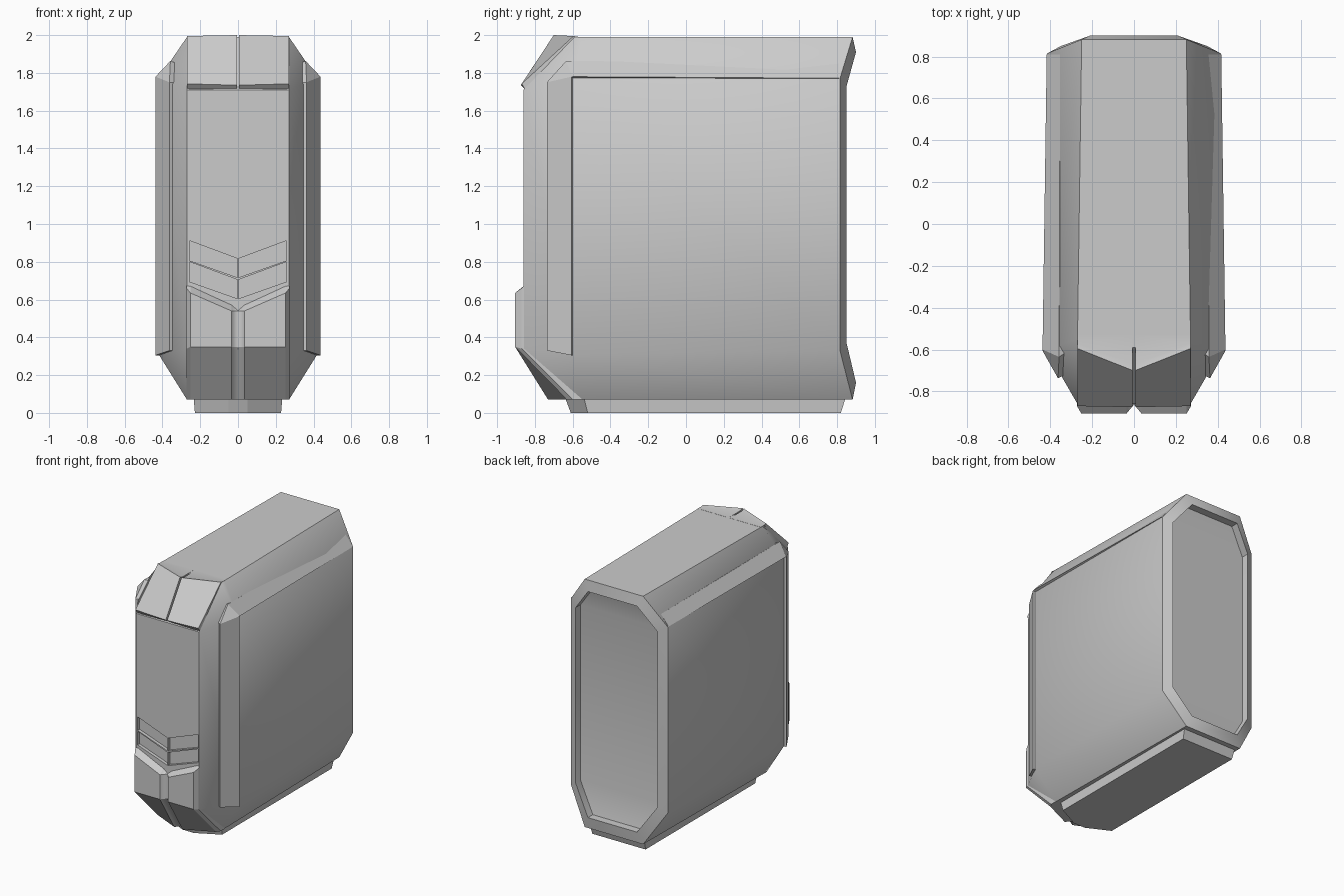
import bpy, bmesh, math

if "Cube" in bpy.data.objects:
    bpy.data.objects.remove(bpy.data.objects["Cube"])


def finish(name, bm, mirror=False):
    bmesh.ops.recalc_face_normals(bm, faces=bm.faces)
    me = bpy.data.meshes.new(name)
    bm.to_mesh(me)
    bm.free()
    ob = bpy.data.objects.new(name, me)
    bpy.context.collection.objects.link(ob)
    if mirror:
        m = ob.modifiers.new("mirror", 'MIRROR')
        m.use_clip = True
    return ob


def bridge(bm, a, b):
    n = len(a)
    for i in range(n):
        j = (i + 1) % n
        bm.faces.new((a[i], a[j], b[j], b[i]))


def loft(bm, sections):
    """Skin equal-length point loops and cap both ends."""
    rings = [[bm.verts.new(p) for p in s] for s in sections]
    for a, b in zip(rings, rings[1:]):
        bridge(bm, a, b)
    bm.faces.new(rings[0])
    bm.faces.new(rings[-1])


def yz_section(x, pts):
    return [(x, y, z) for y, z in pts]


def smooth(ob, angle=36):
    bpy.ops.object.select_all(action='DESELECT')
    ob.select_set(True)
    bpy.context.view_layer.objects.active = ob
    bpy.ops.object.shade_smooth_by_angle(angle=math.radians(angle))


# Main body: octagonal rings from the nose to the recessed back
half_rings = [
    [(.27, -.59, 1.99), (.27, -.86, 1.71), (.27, -.86, .34), (.27, -.60, .07)],
    [(.27, -.55, 1.99), (.42, -.60, 1.77), (.42, -.60, .31), (.27, -.55, .07)],
    [(.25, .882, 1.99), (.415, .815, 1.77), (.415, .815, .33), (.25, .882, .07)],
    [(.21, .90, 1.91), (.35, .85, 1.73), (.35, .85, .37), (.21, .90, .16)],
    [(.21, .84, 1.91), (.35, .79, 1.73), (.35, .79, .37), (.21, .84, .16)],
]
bm = bmesh.new()
rings = []
for h in half_rings:
    pts = h + [(-x, y, z) for x, y, z in reversed(h)]
    rings.append([bm.verts.new(p) for p in pts])
for a, b in zip(rings, rings[1:]):
    bridge(bm, a, b)
for r in (rings[0], rings[-1]):
    for i in range(3):
        bm.faces.new((r[i], r[i + 1], r[6 - i], r[7 - i]))
body = finish("body", bm)

# Chevron recesses in the front panel
bm = bmesh.new()
for z in (.605, .717):
    top = .105
    quad = [(.003, z), (.258, z + .09), (.258, z + .09 + top), (.003, z + top - .005)]
    loft(bm, [[(x, y, zz) for x, zz in quad] for y in (-.90, -.835)])
cutter = finish("chevron_cutter", bm, mirror=True)
cutter.hide_render = True
cutter.hide_set(True)
cut = body.modifiers.new("chevrons", 'BOOLEAN')
cut.operation = 'DIFFERENCE'
cut.solver = 'EXACT'
cut.object = cutter
smooth(body)

# Upper front cap, split by a thin centre seam
bm = bmesh.new()
inner = [(-.53, 1.9), (-.53, 1.991), (-.67, 1.991), (-.70, 2.0),
         (-.875, 1.735), (-.85, 1.715), (-.80, 1.72)]
outer = [(-.53, 1.9), (-.53, 1.991), (-.57, 1.991), (-.595, 1.995),
         (-.870, 1.742), (-.85, 1.71), (-.80, 1.72)]
loft(bm, [yz_section(.006, inner), yz_section(.27, outer)])
smooth(finish("upper_front_cap", bm, mirror=True), 20)

# Lower front guard with a V groove down the middle
bm = bmesh.new()
loft(bm, [
    yz_section(0, [(-.855, .545), (-.862, .54), (-.862, .35), (-.69, .07), (-.55, .07)]),
    yz_section(.035, [(-.855, .575), (-.905, .54), (-.905, .35), (-.73, .07), (-.55, .07)]),
    yz_section(.252, [(-.855, .675), (-.905, .635), (-.905, .35), (-.63, .07), (-.55, .07)]),
    yz_section(.272, [(-.855, .68), (-.87, .66), (-.87, .34), (-.60, .07), (-.55, .07)]),
])
bmesh.ops.delete(bm, geom=[f for f in bm.faces if all(abs(v.co.x) < 1e-5 for v in f.verts)],
                 context='FACES_ONLY')
smooth(finish("lower_front_guard", bm, mirror=True), 15)

# Side frame: raised band up the front corner and back along the top
bm = bmesh.new()
loft(bm, [
    [(.340, -.725, .33), (.363, -.737, .33), (.437, -.606, .305), (.41, -.60, .305)],
    [(.340, -.725, 1.75), (.363, -.737, 1.75), (.437, -.606, 1.78), (.41, -.60, 1.77)],
    [(.335, -.62, 1.855), (.358, -.635, 1.863), (.437, -.60, 1.78), (.41, -.595, 1.77)],
    [(.335, .81, 1.845), (.353, .81, 1.853), (.417, .81, 1.772), (.40, .81, 1.765)],
])
smooth(finish("side_frame", bm, mirror=True), 20)

# Foot plate under the body, pointed at the front
bm = bmesh.new()
half = [(.05, -.64), (.235, -.54), (.235, .845), (0, .845)]
low = [(.05, -.61), (.228, -.52), (.228, .82), (0, .82)]
sections = []
for pts, z in ((half, .08), (low, 0)):
    ring = pts[:3] + [(-x, y) for x, y in reversed(pts[:3])]
    sections.append([(x, y, z) for x, y in ring])
loft(bm, sections)
finish("foot_plate", bm)
